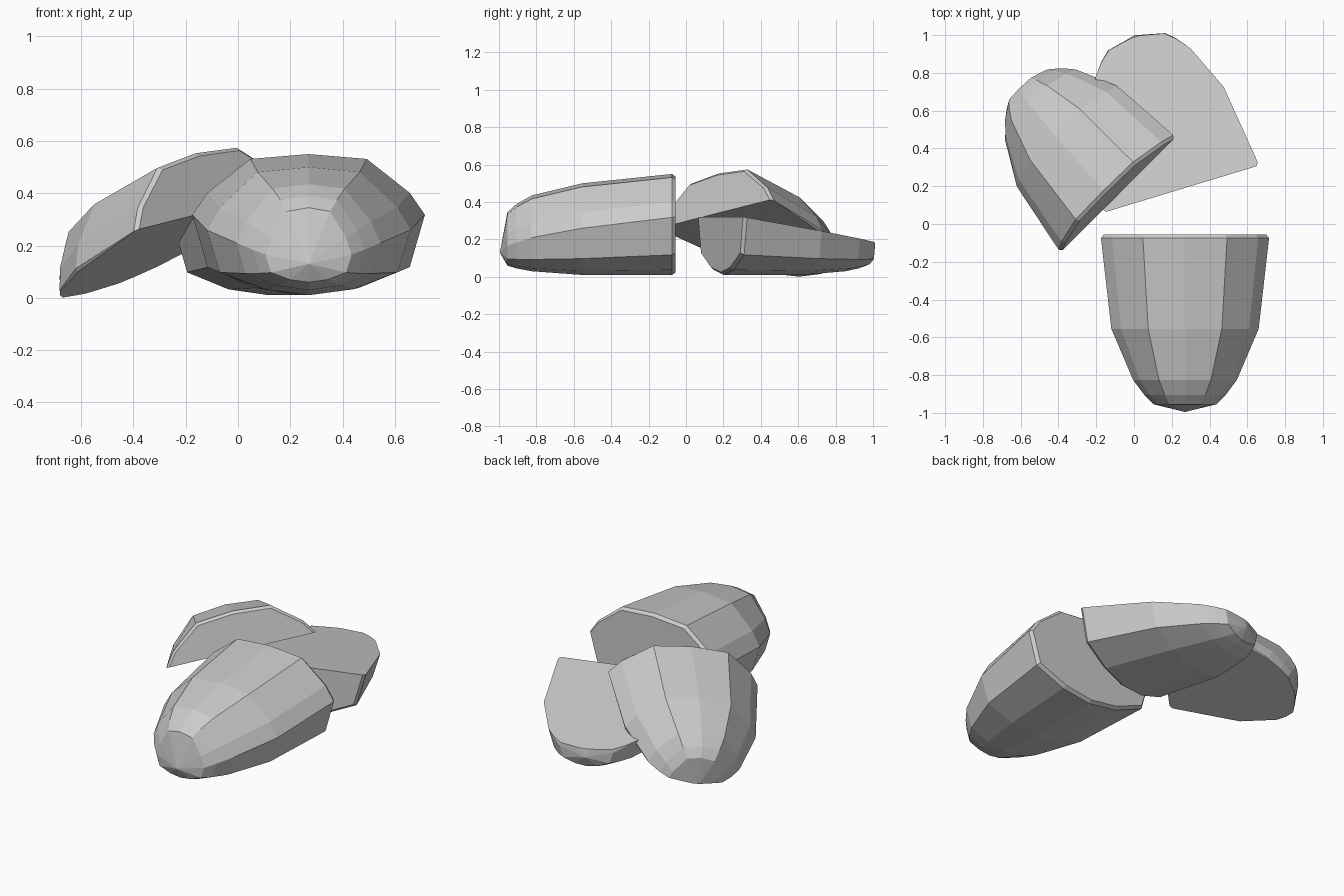
import bpy, bmesh
from mathutils import Matrix, Vector

cube = bpy.data.objects.get("Cube")
if cube:
    bpy.data.objects.remove(cube, do_unlink=True)

grey = bpy.data.materials.new("plain grey")
grey.use_nodes = True
grey.diffuse_color = (0.6, 0.6, 0.6, 1)
grey.node_tree.nodes["Principled BSDF"].inputs["Base Color"].default_value = (0.6, 0.6, 0.6, 1)

# Unit cross-section, right half from top to bottom (width, height)
HALF = [(0, 1), (0.5, 0.92), (0.87, 0.36), (1, 0), (0.87, -0.65), (0.43, -0.91), (0, -1)]
SECTION = HALF + [(-x, z) for x, z in HALF[-2:0:-1]]

# Stations along the body: distance, half width, seam, top, bottom
RINGS = [
    (0, 0.43, 0.32, 0.535, 0.025),
    (0.02, 0.445, 0.318, 0.55, 0.01),
    (0.5, 0.39, 0.26, 0.5, 0.01),
    (0.77, 0.275, 0.21, 0.435, 0.03),
    (0.85, 0.215, 0.185, 0.39, 0.045),
    (0.9, 0.165, 0.165, 0.345, 0.06),
]
NOSE = (0, 0.94, 0.13)
SEAM_HEIGHT, SEAM_SLOPE = 0.32, 0.15


def piece(name, origin, side, forward, up, scale=(1, 1, 1), keep=None):
    """Blunt faceted body, optionally sliced along its sloping seam."""
    bm = bmesh.new()
    rings = []
    for d, half, seam, top, bottom in RINGS:
        rings.append([bm.verts.new((x * half, d, seam + z * (top - seam if z > 0 else seam - bottom)))
                      for x, z in SECTION])
    n = len(SECTION)
    bm.faces.new(rings[0])
    for a, b in zip(rings, rings[1:]):
        for i in range(n):
            j = (i + 1) % n
            bm.faces.new((a[i], a[j], b[j], b[i]))
    tip = bm.verts.new(NOSE)
    for i in range(n):
        bm.faces.new((rings[-1][i], rings[-1][(i + 1) % n], tip))

    # Slice and close the cut with one flat face
    if keep:
        geom = bm.verts[:] + bm.edges[:] + bm.faces[:]
        cut = bmesh.ops.bisect_plane(
            bm, geom=geom, dist=0.0005, plane_co=(0, 0, SEAM_HEIGHT),
            plane_no=(0, SEAM_SLOPE, 1),
            clear_inner=keep == "upper", clear_outer=keep == "lower")
        rim = [e for e in bm.edges if e.is_boundary]
        bmesh.ops.holes_fill(bm, edges=rim, sides=0)
    bmesh.ops.recalc_face_normals(bm, faces=bm.faces[:])

    # Place in the scene
    axes = Matrix((side, forward, up)).transposed().to_4x4()
    bm.transform(Matrix.Translation(origin) @ axes @ Matrix.Diagonal((*scale, 1)))
    mesh = bpy.data.meshes.new(name)
    bm.to_mesh(mesh)
    bm.free()
    mesh.materials.append(grey)
    obj = bpy.data.objects.new(name, mesh)
    bpy.context.collection.objects.link(obj)
    return obj


UP = Vector((0, 0, 1))

# Whole body at the front
piece("whole_piece", Vector((0.27, -0.055, 0)), Vector((-1, 0, 0)), Vector((0, -1, 0)), UP)

# Lower half lying with its cut side up
piece("lower_half", Vector((0.25, 0.185, 0)), Vector((0.957, 0.29, 0)),
      Vector((-0.29, 0.957, 0)), UP, (0.965, 0.905, 1), "lower")

# Upper half leaning on the others, nose down
side = Vector((0.696, 0.696, 0.177)).normalized()
forward = Vector((-0.703, 0.669, -0.24))
forward = (forward - side * forward.dot(side)).normalized()
lean_up = side.cross(forward)
piece("upper_half", Vector((-0.085, 0.155, 0.337)) - lean_up * SEAM_HEIGHT,
      side, forward, lean_up, (0.98, 0.87, 1), "upper")
